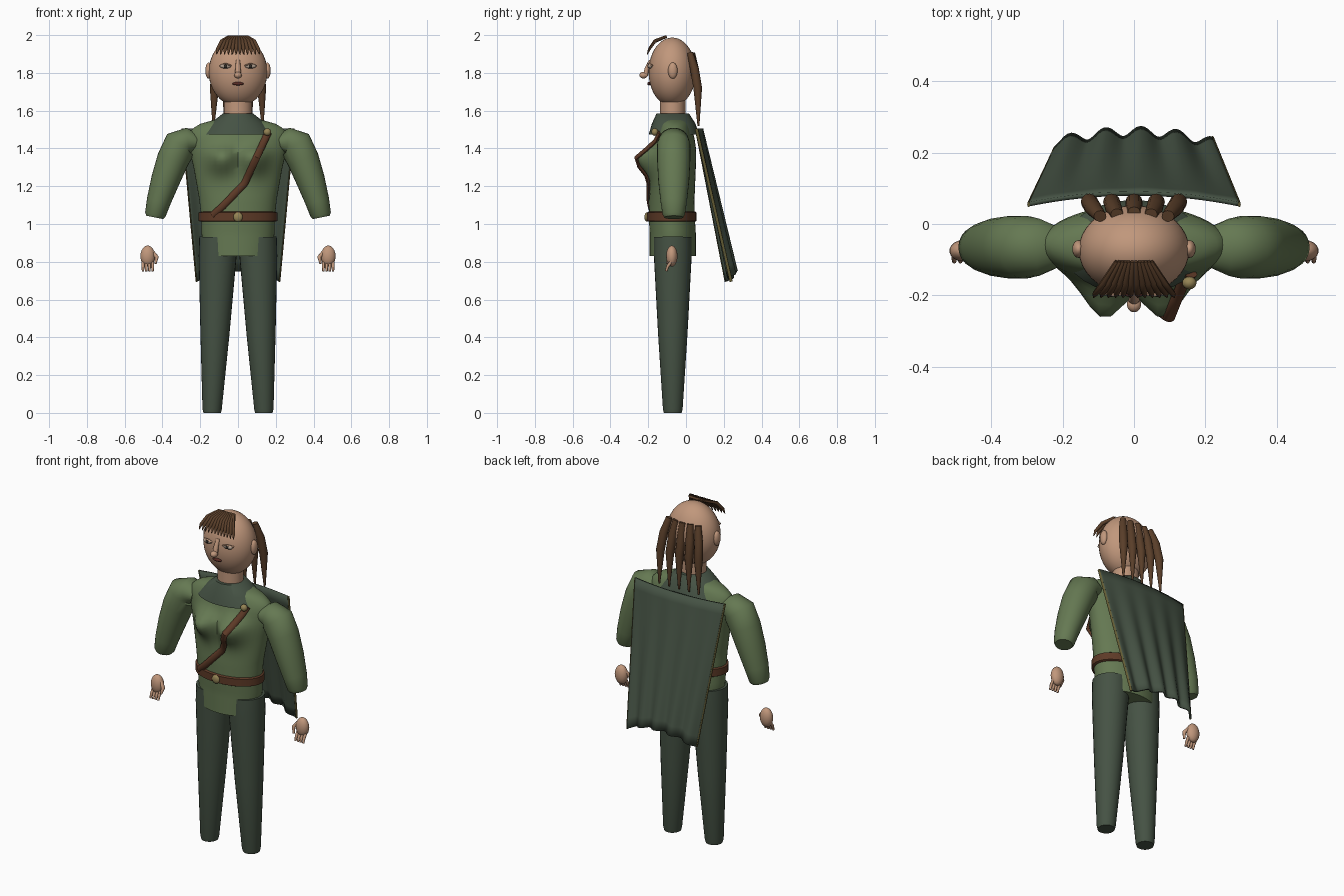
import bpy, bmesh
from math import sin, cos, pi, sqrt, exp
from mathutils import Vector

cube = bpy.data.objects.get("Cube")
if cube:
    bpy.data.objects.remove(cube, do_unlink=True)


def material(name, r, g, b):
    m = bpy.data.materials.new(name)
    m.use_nodes = True
    m.diffuse_color = (r, g, b, 1)
    m.node_tree.nodes["Principled BSDF"].inputs["Base Color"].default_value = (r, g, b, 1)
    return m


SKIN = material("skin", .53, .31, .2)
TUNIC = material("tunic green", .13, .19, .085)
CLOTH = material("dark green cloth", .06, .085, .058)
HAIR = material("brown hair", .1, .048, .022)
LEATHER = material("leather", .11, .042, .02)
BRASS = material("dull brass", .3, .23, .09)
TRIM = material("olive trim", .13, .11, .035)
LIPS = material("lips", .1, .025, .018)
EYE = material("eye", .42, .33, .26)
IRIS = material("iris", .03, .025, .02)


def finish(name, bm, mat, angle=50):
    bmesh.ops.recalc_face_normals(bm, faces=bm.faces)
    mesh = bpy.data.meshes.new(name)
    bm.to_mesh(mesh)
    bm.free()
    mesh.materials.append(mat)
    ob = bpy.data.objects.new(name, mesh)
    bpy.context.collection.objects.link(ob)
    bpy.ops.object.select_all(action='DESELECT')
    ob.select_set(True)
    bpy.context.view_layer.objects.active = ob
    bpy.ops.object.shade_smooth_by_angle(angle=angle * pi / 180)
    return ob


def loft(name, rings, mat, closed=True, angle=50):
    """Skin a list of equal point rings; closed rings also get end caps."""
    bm = bmesh.new()
    rows = [[bm.verts.new(p) for p in ring] for ring in rings]
    n = len(rows[0])
    for a, b in zip(rows, rows[1:]):
        for i in range(n if closed else n - 1):
            j = (i + 1) % n
            bm.faces.new((a[i], a[j], b[j], b[i]))
    if closed:
        bm.faces.new(rows[0])
        bm.faces.new(rows[-1])
    return finish(name, bm, mat, angle)


def ellipse(rx, ry, yc, z, n=32):
    return [(rx * cos(2 * pi * i / n), yc + ry * sin(2 * pi * i / n), z) for i in range(n)]


def tube(name, path, radii, mat, ref=(0, 1, 0), n=10):
    """Elliptical tube; each radius is (across, along ref)."""
    path = [Vector(p) for p in path]
    rings = []
    for i, p in enumerate(path):
        t = (path[min(i + 1, len(path) - 1)] - path[max(i - 1, 0)]).normalized()
        u = Vector(ref).cross(t).normalized()
        v = t.cross(u)
        a, b = radii[i]
        rings.append([p + u * a * cos(2 * pi * k / n) + v * b * sin(2 * pi * k / n) for k in range(n)])
    return loft(name, rings, mat)


def ball(name, pos, size, mat, seg=24):
    bm = bmesh.new()
    bmesh.ops.create_uvsphere(bm, u_segments=seg, v_segments=seg * 2 // 3, radius=1)
    bmesh.ops.scale(bm, vec=size, verts=bm.verts)
    bmesh.ops.translate(bm, vec=pos, verts=bm.verts)
    return finish(name, bm, mat)


# Torso profile: height, half width, half depth, centre y
TORSO = [(.83, .18, .122, -.07), (.95, .193, .122, -.07), (1.03, .195, .122, -.075),
         (1.13, .205, .12, -.075), (1.3, .235, .118, -.066), (1.4, .26, .113, -.06),
         (1.46, .265, .104, -.06), (1.5, .25, .09, -.06), (1.53, .2, .08, -.06),
         (1.55, .13, .07, -.06)]


def section(z):
    for a, b in zip(TORSO, TORSO[1:]):
        if z <= b[0]:
            f = (z - a[0]) / (b[0] - a[0])
            return [p + (q - p) * f for p, q in zip(a, b)]
    return TORSO[-1]


def bust(x, z):
    height = exp(-((z - 1.355) / (.055 if z > 1.355 else .085)) ** 2)
    return .092 * height * exp(-((abs(x) - .085) / .07) ** 2)


def torso_front(x, z):
    _, rx, ry, yc = section(z)
    return yc - ry * sqrt(max(0, 1 - (x / rx) ** 2)) - bust(x, z)


# Tunic body
levels = 36
rings = []
for i in range(levels + 1):
    z, rx, ry, yc = section(.83 + .72 * i / levels)
    ring = ellipse(rx, ry, yc, z, 48)
    rings.append([(x, y - bust(x, z) if y < yc - .01 else y, z) for x, y, z in ring])
loft("tunic", rings, TUNIC)

# Collar, neck and belt
loft("collar", [ellipse(.2, .132, -.065, 1.475), ellipse(.15, .116, -.065, 1.53),
                ellipse(.08, .086, -.07, 1.585)], CLOTH)
loft("neck", [ellipse(.073, .067, -.07, 1.54), ellipse(.073, .067, -.07, 1.67)], SKIN)
loft("belt", [ellipse(.198, .124, -.075, 1.012), ellipse(.208, .132, -.076, 1.017),
              ellipse(.208, .132, -.076, 1.06), ellipse(.198, .124, -.075, 1.065)], LEATHER)
ball("belt_buckle", (0, -.208, 1.037), (.025, .012, .025), BRASS, 16)

# Shoulder strap hugging the chest
corners = [(.16, 1.485), (.035, 1.215), (-.08, 1.095), (-.135, 1.045)]
strap = []
for (x0, z0), (x1, z1) in zip(corners, corners[1:]):
    for k in range(6):
        x, z = x0 + (x1 - x0) * k / 6, z0 + (z1 - z0) * k / 6
        strap.append((x, torso_front(x, z) - .006, z))
strap.append((-.135, torso_front(-.135, 1.045) - .008, 1.045))
tube("shoulder_strap", strap, [(.019, .011)] * len(strap), LEATHER, (0, -1, 0))
ball("strap_stud", (.155, -.165, 1.487), (.02, .018, .02), BRASS, 16)

# Limbs
for s, side in ((1, "left"), (-1, "right")):
    tube(side + "_leg", [(s * x, -.07, z) for x, z in
                         ((.105, .93), (.108, .83), (.122, .42), (.137, .02), (.137, 0))],
         [(.1, .1), (.1, .1), (.077, .078), (.051, .052), (.046, .047)], CLOTH, n=28)
    tube(side + "_sleeve", [(s * x, -.065, z) for x, z in
                            ((.22, 1.43), (.265, 1.44), (.305, 1.42), (.345, 1.34), (.385, 1.23),
                             (.42, 1.12), (.438, 1.05), (.441, 1.035))],
         [(.045, .06), (.07, .08), (.09, .088), (.085, .088), (.076, .082), (.064, .07),
          (.055, .059), (.046, .05)], TUNIC, n=28)
    ball(side + "_palm", (s * .478, -.075, .83), (.039, .03, .056), SKIN, 18)
    for k in range(4):
        x = s * (.452 + .017 * k)
        tube(side + "_finger_%d" % (k + 1), [(x, -.08, .8), (x, -.097, .775), (x, -.105, .75)],
             [(.008, .009), (.008, .008), (.006, .006)], SKIN, n=8)
    tube(side + "_thumb", [(s * .452, -.078, .85), (s * .43, -.09, .825), (s * .437, -.1, .79)],
         [(.011, .011), (.011, .011), (.006, .006)], SKIN, n=8)

# Head and face
ball("head", (0, -.073, 1.805), (.155, .125, .182), SKIN, 36)
tube("nose_bridge", [(0, -.187, 1.865), (0, -.207, 1.825), (0, -.215, 1.785)],
     [(.011, .01), (.014, .012), (.017, .014)], SKIN)
ball("nose_tip", (0, -.225, 1.788), (.02, .022, .018), SKIN, 16)
ball("mouth", (0, -.196, 1.743), (.03, .009, .009), LIPS, 16)
for s, side in ((1, "left"), (-1, "right")):
    ball(side + "_ear", (s * .155, -.07, 1.812), (.018, .025, .043), SKIN, 18)
    ball(side + "_eye", (s * .066, -.19, 1.835), (.03, .012, .012), EYE, 16)
    ball(side + "_iris", (s * .066, -.2, 1.835), (.009, .005, .009), IRIS, 12)
    tube(side + "_eyelid", [(s * .036, -.195, 1.838), (s * .066, -.198, 1.849), (s * .096, -.178, 1.838)],
         [(.004, .006)] * 3, SKIN, n=8)

# Fringe: a fan of bent, pointed locks
locks = 12
for i in range(locks):
    f = 2 * i / (locks - 1) - 1
    tube("fringe_lock_%d" % (i + 1),
         [(f * .048, -.105, 1.992), (f * .085, -.165, 1.968), (f * .108, -.195, 1.925), (f * .113, -.205, 1.897)],
         [(.008, .007), (.011, .009), (.009, .007), (.002, .002)], HAIR, n=8)

# Long tapering locks down the back
for i in range(5):
    f = i / 2 - 1
    tube("back_lock_%d" % (i + 1),
         [(f * .095, .022 + .01 * (1 - abs(f)), 1.905), (f * .115, .045, 1.82),
          (f * .125, .062, 1.72), (f * .13, .066, 1.52)],
         [(.018, .016), (.024, .023), (.024, .023), (.005, .005)], HAIR, n=12)


# Cape with a rippled hem
def cape_point(u, v):
    bow = 1 - u * u
    return (u * (.295 - .075 * v),
            .055 + .03 * bow + v * (.17 + .014 * cos((u - .09) * 14)),
            1.505 - v * (.81 - .055 * bow))


grid = [[cape_point(i / 24 - 1, j / 14) for i in range(49)] for j in range(15)]
cape = loft("cape", grid, CLOTH, closed=False, angle=60)
solid = cape.modifiers.new("thickness", 'SOLIDIFY')
solid.thickness = .012
solid.offset = 0
for s, side in ((1, "left"), (-1, "right")):
    tube(side + "_cape_trim", [cape_point(s, j / 14) for j in range(15)],
         [(.004, .008)] * 15, TRIM, n=8)
